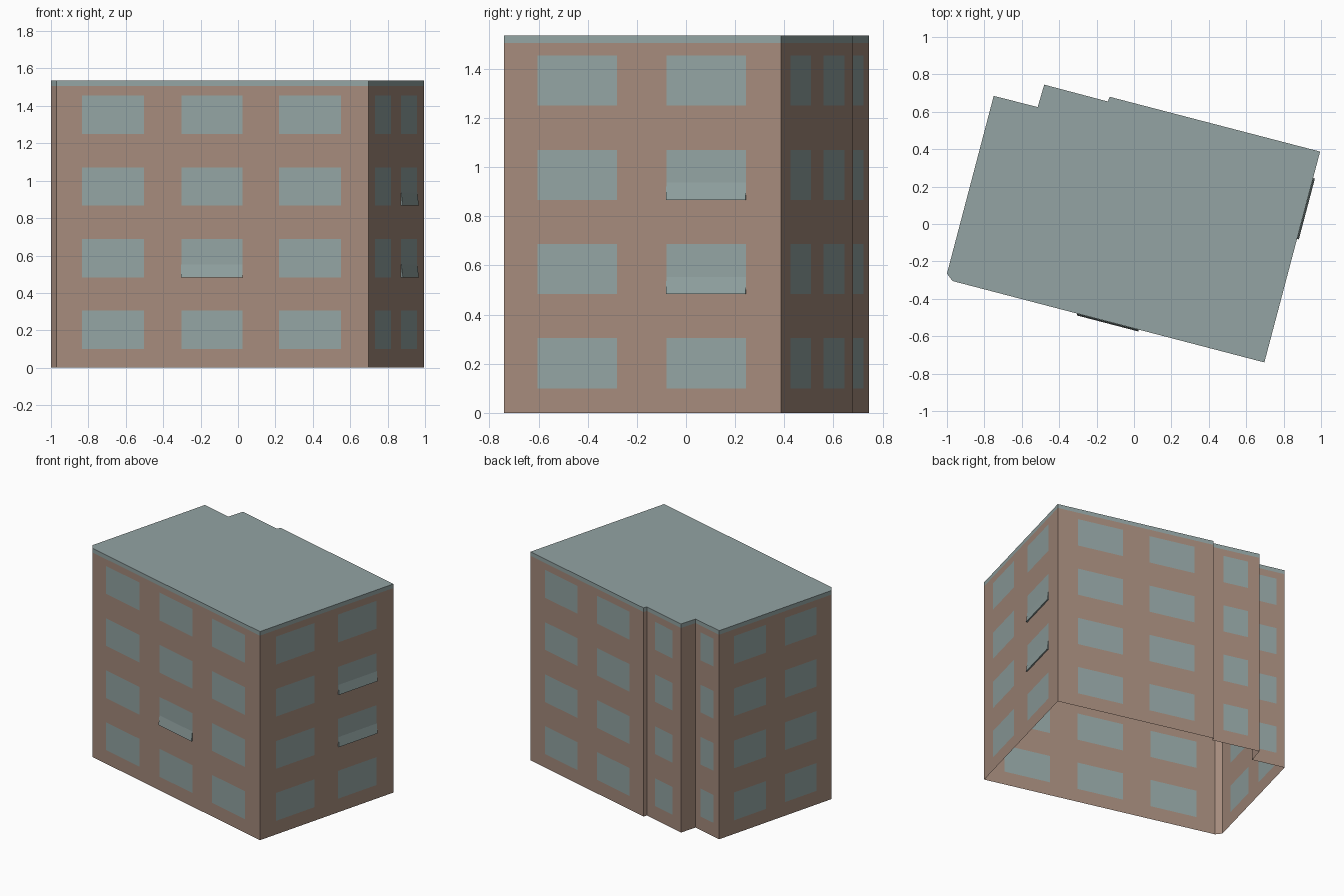
import bpy, bmesh
from mathutils import Vector

if "Cube" in bpy.data.objects:
    bpy.data.objects.remove(bpy.data.objects["Cube"], do_unlink=True)


def make_material(name, rgb):
    mat = bpy.data.materials.new(name)
    mat.use_nodes = True
    mat.diffuse_color = (*rgb, 1)
    mat.node_tree.nodes["Principled BSDF"].inputs["Base Color"].default_value = (*rgb, 1)
    return mat


BROWN = make_material("brown plaster", (0.376, 0.258, 0.202))
GREY = make_material("blue grey", (0.292, 0.371, 0.366))

TOP = 1.535
BAND = 1.505
ROWS = [(0.10, 0.305), (0.483, 0.687), (0.867, 1.07), (1.25, 1.455)]

# Each wall: start corner, then its window spans as fractions of the wall length
WALLS = [
    ("front_wall", (-0.97, -0.305), [(0.081, 0.28), (0.4, 0.597), (0.714, 0.912)]),
    ("left_wall", (0.697, -0.74), [(0.12, 0.408), (0.586, 0.874)]),
    ("back_wall", (0.995, 0.387), [(0.128, 0.417), (0.59, 0.878)]),
    ("bay_left_side", (-0.13, 0.68), []),
    ("bay_wall", (-0.14, 0.655), [(0.24, 0.75)]),
    ("bay_right_side", (-0.48, 0.745), []),
    ("back_corner_wall", (-0.515, 0.625), [(0.22, 0.75)]),
    ("right_wall", (-0.75, 0.685), [(0.133, 0.416), (0.584, 0.867)]),
    ("corner_chamfer", (-1.0, -0.265), []),
]
CORNERS = [Vector((*w[1], 0)) for w in WALLS]
UP = Vector((0, 0, 1))


def finish(name, bm):
    mesh = bpy.data.meshes.new(name)
    bm.to_mesh(mesh)
    bm.free()
    mesh.materials.append(BROWN)
    mesh.materials.append(GREY)
    obj = bpy.data.objects.new(name, mesh)
    bpy.context.collection.objects.link(obj)
    return obj


def build_wall(name, a, b, spans):
    """Grid of faces; cells inside a window span and row become glass."""
    us = [0] + [u for s in spans for u in s] + [1]
    zs = [0] + [z for r in ROWS for z in r] + [BAND, TOP]
    bm = bmesh.new()
    grid = [[bm.verts.new(a.lerp(b, u) + UP * z) for u in us] for z in zs]
    for j in range(len(zs) - 1):
        for i in range(len(us) - 1):
            face = bm.faces.new((grid[j][i], grid[j][i + 1],
                                 grid[j + 1][i + 1], grid[j + 1][i]))
            is_window = i % 2 == 1 and j % 2 == 1
            is_band = zs[j] >= BAND
            face.material_index = int(is_window or is_band)
    finish(name, bm)


def build_open_pane(name, a, b, span, row, out=0.01, height=0.07):
    """Lower sash tilted slightly outwards."""
    normal = (b - a).cross(UP).normalized()
    low = UP * ROWS[row][0]
    bm = bmesh.new()
    ends = []
    for u in span:
        p = a.lerp(b, u) + low
        ends.append([bm.verts.new(q) for q in
                     (p, p + normal * out, p + UP * height + normal * 0.001)])
    (l0, l1, l2), (r0, r1, r2) = ends
    for verts in ((l1, r1, r2, l2), (l0, r0, r1, l1), (l0, l1, l2), (r0, r2, r1)):
        bm.faces.new(verts).material_index = 1
    finish(name, bm)


# Walls, open at the base
for k, (name, _, spans) in enumerate(WALLS):
    build_wall(name, CORNERS[k], CORNERS[(k + 1) % len(WALLS)], spans)

# Flat roof
bm = bmesh.new()
roof = bm.faces.new([bm.verts.new(c + UP * TOP) for c in CORNERS])
roof.material_index = 1
finish("roof", bm)

# Tilted sashes
build_open_pane("front_open_pane", CORNERS[0], CORNERS[1], WALLS[0][2][1], 1)
for row in (1, 2):
    build_open_pane(f"left_open_pane_{row}", CORNERS[1], CORNERS[2], WALLS[1][2][1], row)
